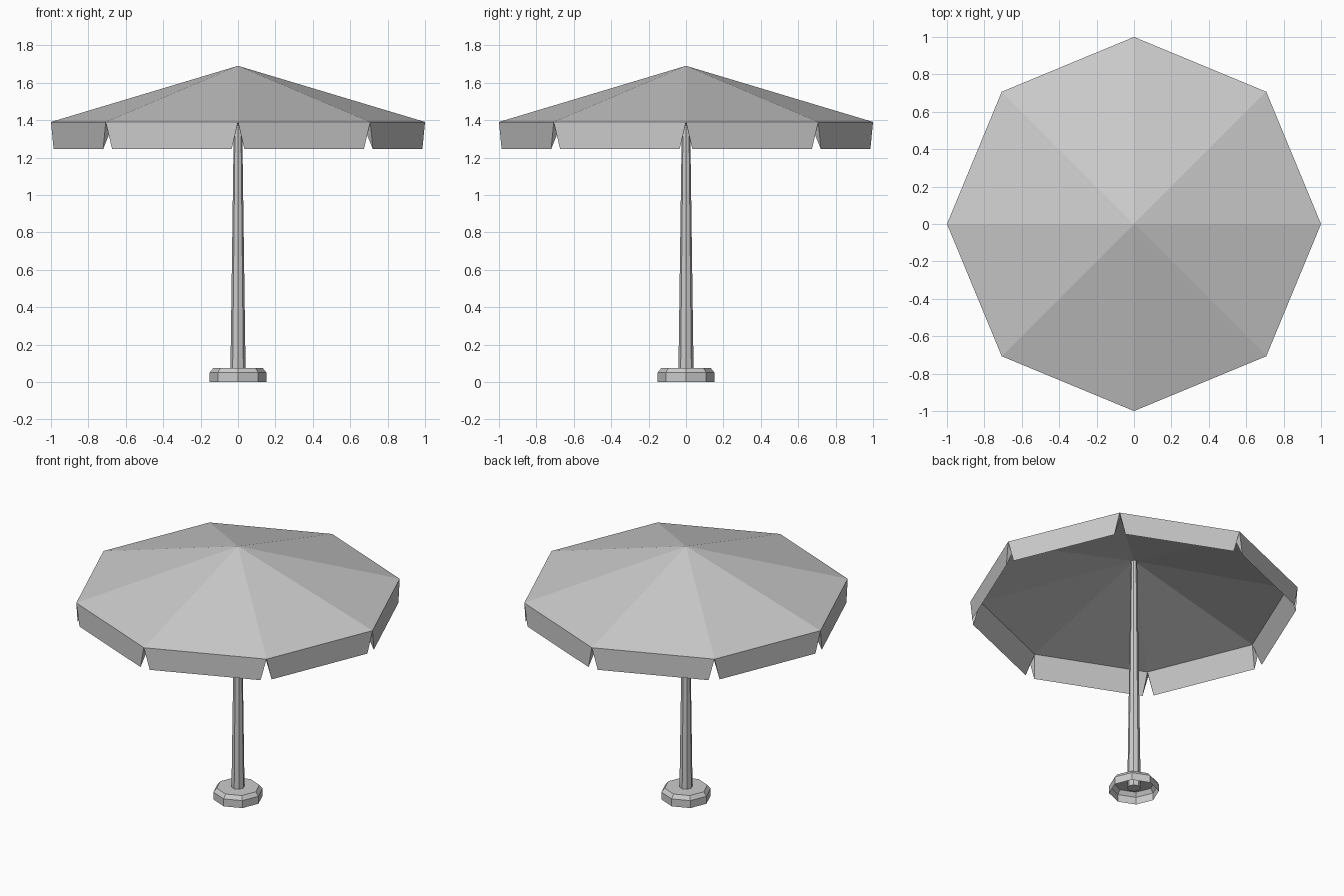
import bpy
import bmesh
from math import cos, sin, pi
from mathutils import Vector

cube = bpy.data.objects.get("Cube")
if cube:
    bpy.data.objects.remove(cube, do_unlink=True)

SIDES = 8

grey = bpy.data.materials.new("plain_grey")
grey.use_nodes = True
COLOUR = (0.6, 0.6, 0.6, 1)
grey.diffuse_color = COLOUR
grey.node_tree.nodes["Principled BSDF"].inputs["Base Color"].default_value = COLOUR


def ring(bm, radius, z):
    """One octagonal ring of vertices with a corner on +x."""
    return [bm.verts.new((radius * cos(2 * pi * i / SIDES),
                          radius * sin(2 * pi * i / SIDES), z))
            for i in range(SIDES)]


def finish(bm, name):
    bmesh.ops.recalc_face_normals(bm, faces=bm.faces)
    mesh = bpy.data.meshes.new(name)
    bm.to_mesh(mesh)
    bm.free()
    mesh.materials.append(grey)
    obj = bpy.data.objects.new(name, mesh)
    bpy.context.collection.objects.link(obj)
    return obj


def lathe(name, profile, cap_bottom):
    """Stack octagonal rings given as (radius, z), closed at the top."""
    bm = bmesh.new()
    rings = [ring(bm, r, z) for r, z in profile]
    for low, high in zip(rings, rings[1:]):
        for i in range(SIDES):
            j = (i + 1) % SIDES
            bm.faces.new((low[i], low[j], high[j], high[i]))
    bm.faces.new(rings[-1])
    if cap_bottom:
        bm.faces.new(rings[0][::-1])
    return finish(bm, name)


# Foot: chamfered shell, open underneath
lathe("base", [(0.152, 0), (0.152, 0.05), (0.132, 0.075)], False)

# Tapered pole reaching the inside of the canopy
lathe("pole", [(0.041, 0.028), (0.019, 1.63)], True)

# Canopy: outer and inner cones joined by wedge-shaped hanging flaps
RIM_Z, FLAP_Z, INSET = 1.39, 1.245, 0.048
bm = bmesh.new()
apex = bm.verts.new((0, 0, 1.69))
inner_apex = bm.verts.new((0, 0, 1.625))
outer = ring(bm, 1.0, RIM_Z)
inner = ring(bm, 0.94, 1.385)
drop = Vector((0, 0, FLAP_Z - RIM_Z))
for i in range(SIDES):
    j = (i + 1) % SIDES
    a, b = outer[i], outer[j]
    c, d = inner[i], inner[j]
    low_a = bm.verts.new(a.co.lerp(b.co, INSET) + drop)
    low_b = bm.verts.new(b.co.lerp(a.co, INSET) + drop)
    bm.faces.new((apex, a, b))
    bm.faces.new((inner_apex, d, c))
    bm.faces.new((a, low_a, low_b, b))
    bm.faces.new((c, d, low_b, low_a))
    bm.faces.new((a, c, low_a))
    bm.faces.new((b, low_b, d))
finish(bm, "canopy")
